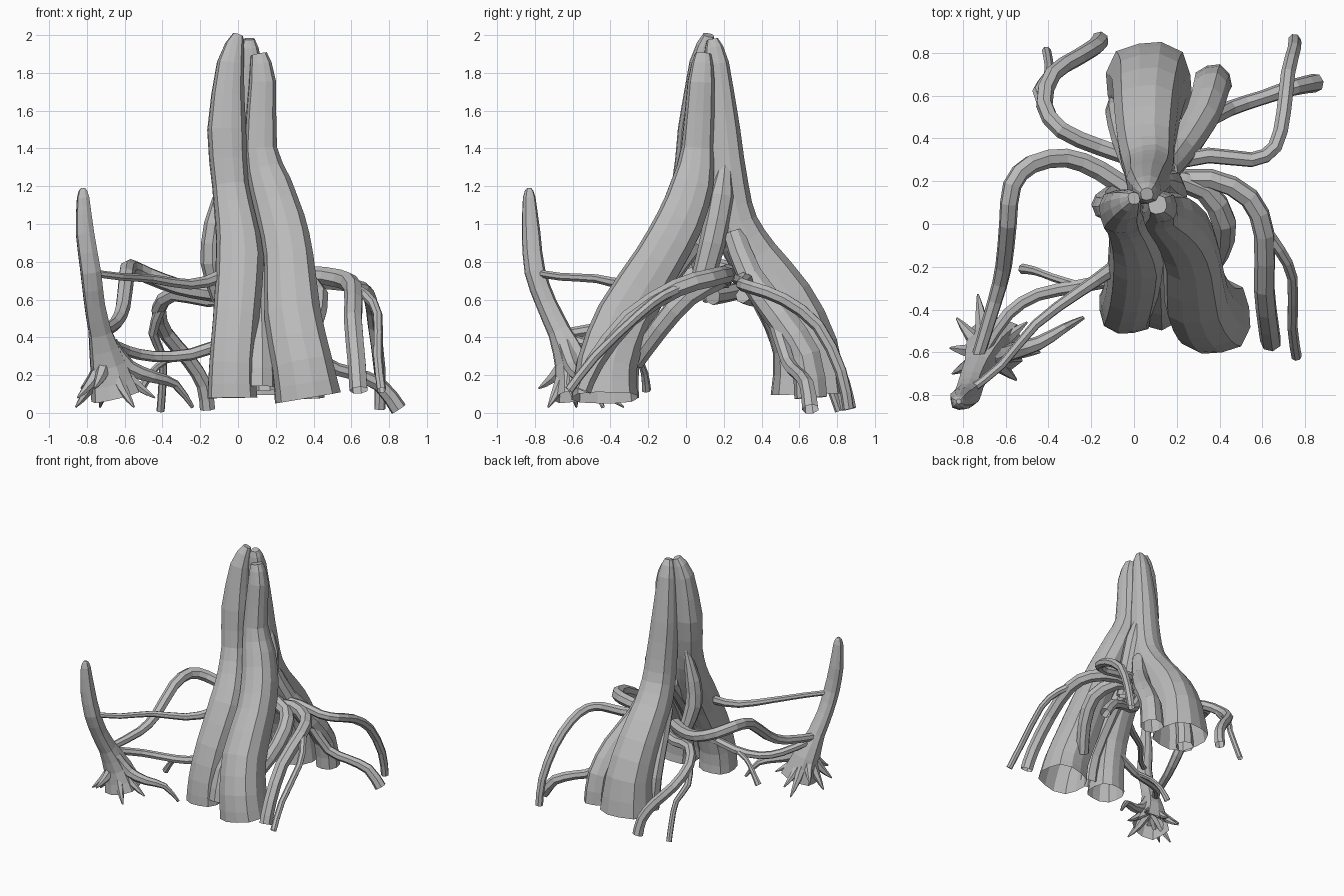
import bpy
import bmesh
import math
from mathutils import Vector

default_cube = bpy.data.objects.get("Cube")
if default_cube:
    bpy.data.objects.remove(default_cube, do_unlink=True)

# One plain grey for the whole tree
bark = bpy.data.materials.new("bark_grey")
bark.use_nodes = True
bark_colour = (.5, .5, .5, 1)
bark.diffuse_color = bark_colour
bark.node_tree.nodes["Principled BSDF"].inputs["Base Color"].default_value = bark_colour


def catmull(a, b, c, d, t):
    """Point on a smooth curve between b and c."""
    return (b * 2 + (c - a) * t + (a * 2 - b * 5 + c * 4 - d) * t * t
            + (b * 3 - a - c * 3 + d) * t * t * t) / 2


def smooth_path(points, radii, steps):
    """Resample a path; radii are spread evenly along it."""
    points = [Vector(p) for p in points]
    last = len(points) - 1
    path, sizes = [], []
    for i in range(last * steps + 1):
        k = min(i // steps, last - 1)
        t = i / steps - k
        around = [points[max(0, min(last, k + j))] for j in (-1, 0, 1, 2)]
        path.append(catmull(*around, t))
        place = i / (last * steps) * (len(radii) - 1)
        r = min(int(place), len(radii) - 2)
        sizes.append(radii[r] + (radii[r + 1] - radii[r]) * (place - r))
    return path, sizes


def tube(name, points, radii, sides=7, steps=2, lobe=0):
    """Faceted limb, capped at its start and open at its end."""
    path, sizes = smooth_path(points, radii, steps)
    bm = bmesh.new()
    rings = []
    tangent = normal = None
    for i, centre in enumerate(path):
        ahead = path[min(i + 1, len(path) - 1)]
        behind = path[max(i - 1, 0)]
        direction = (ahead - behind).normalized()
        if tangent is None:
            normal = direction.orthogonal().normalized()
        else:
            normal = tangent.rotation_difference(direction) @ normal
        tangent = direction
        side = tangent.cross(normal)
        ring = []
        for s in range(sides):
            angle = math.tau * s / sides
            size = sizes[i] * (1 + lobe * math.cos(angle * 4 + .5))
            offset = normal * math.cos(angle) + side * math.sin(angle)
            ring.append(bm.verts.new(centre + offset * size))
        rings.append(ring)
    for low, high in zip(rings, rings[1:]):
        for s in range(sides):
            n = (s + 1) % sides
            bm.faces.new((low[s], low[n], high[n], high[s]))
    bm.faces.new(rings[0])
    bmesh.ops.recalc_face_normals(bm, faces=bm.faces)
    mesh = bpy.data.meshes.new(name)
    bm.to_mesh(mesh)
    bm.free()
    mesh.materials.append(bark)
    obj = bpy.data.objects.new(name, mesh)
    bpy.context.collection.objects.link(obj)
    return obj


def trunk(name, points, radii):
    return tube(name, points, radii, sides=12, lobe=.06)


# Three main trunks leaning together
trunk("front_right_trunk",
      [(0, .12, 2), (-.04, .09, 1.85), (-.06, .06, 1.5), (-.04, .02, 1.2),
       (-.01, -.05, 1), (.01, -.15, .8), (-.01, -.3, .5), (-.03, -.37, .25), (-.03, -.38, .08)],
      [.03, .075, .107, .1, .115, .135, .13, .13, .14])
trunk("front_left_trunk",
      [(.11, .09, 1.9), (.13, .08, 1.75), (.12, .06, 1.4), (.17, .03, 1.2),
       (.23, -.04, 1), (.27, -.15, .8), (.29, -.33, .5), (.34, -.42, .25), (.37, -.43, .08)],
      [.045, .075, .09, .12, .135, .14, .16, .17, .185])
trunk("back_trunk",
      [(.06, .14, 1.98), (.06, .16, 1.85), (.06, .19, 1.5), (.07, .22, 1.2),
       (.07, .26, 1), (.06, .36, .82), (.06, .52, .6), (.07, .63, .35), (.07, .65, .1)],
      [.03, .07, .1, .115, .125, .14, .16, .18, .21])

# Thinner stems between the trunks
tube("middle_stem", [(.1, .05, .9), (.11, -.15, .65), (.12, -.36, .35), (.12, -.42, .13)],
     [.05, .07, .08], sides=8)
tube("back_left_stem", [(.15, .25, .95), (.22, .34, .72), (.32, .5, .5), (.36, .63, .3), (.37, .66, .08)],
     [.06, .08, .09], sides=9, lobe=.06)
tube("back_right_stem", [(0, .25, .8), (-.05, .4, .6), (-.07, .52, .35), (-.06, .55, .1)],
     [.05, .07], sides=8)
tube("left_side_stem", [(.13, .21, 1.35), (.16, .19, 1.15), (.18, .14, .9), (.17, .08, .68)],
     [.02, .07, .07, .06], sides=8)
tube("right_side_stem", [(-.07, .1, 1.25), (-.12, .08, 1), (-.135, .09, .8), (-.09, .14, .6)],
     [.02, .06, .065, .05], sides=8)
tube("inner_left_root", [(.15, .22, .74), (.33, .16, .7), (.42, .01, .62), (.39, -.14, .45), (.3, -.27, .27)],
     [.05, .06, .05], sides=8)

# Arching roots on the left side
tube("front_left_root",
     [(.15, .2, .7), (.36, .21, .73), (.54, .12, .71), (.61, -.05, .66),
      (.61, -.3, .5), (.63, -.48, .27), (.64, -.55, .12)], [.045, .05, .05, .05])
tube("front_left_rootlet",
     [(.58, .02, .68), (.68, -.12, .62), (.74, -.25, .52), (.74, -.48, .3), (.76, -.62, .12)],
     [.03, .025, .025])
tube("back_left_root",
     [(.1, .27, .72), (.35, .32, .7), (.55, .3, .68), (.66, .36, .66), (.7, .52, .6),
      (.72, .7, .46), (.75, .82, .22), (.75, .86, .02)], [.04, .035, .035, .03])
tube("far_left_root",
     [(.32, .47, .5), (.45, .54, .27), (.6, .59, .21), (.75, .64, .15), (.85, .66, .02)],
     [.04, .035, .045])

# Arching roots on the right side
tube("back_right_root",
     [(.02, .3, .62), (-.16, .36, .6), (-.34, .44, .63), (-.42, .56, .55),
      (-.38, .7, .42), (-.26, .78, .28), (-.18, .83, .15), (-.16, .86, .02)],
     [.04, .04, .04, .042])
tube("back_right_rootlet",
     [(-.41, .54, .55), (-.45, .62, .42), (-.4, .7, .3), (-.4, .76, .15), (-.41, .81, .01)],
     [.03, .022, .022])
tube("right_root",
     [(0, .14, .62), (-.16, .25, .64), (-.32, .31, .67), (-.48, .28, .73), (-.57, .18, .77),
      (-.59, 0, .73), (-.61, -.2, .56), (-.65, -.36, .47), (-.73, -.62, .42)],
     [.05, .045, .045, .04, .03])
tube("upper_front_root",
     [(-.04, -.15, .8), (-.1, -.21, .72), (-.26, -.32, .68), (-.46, -.47, .71), (-.62, -.66, .72), (-.77, -.78, .74)],
     [.045, .03, .022, .02])
tube("lower_front_root",
     [(-.05, -.25, .38), (-.25, -.29, .31), (-.45, -.33, .3), (-.59, -.42, .33), (-.7, -.58, .38)],
     [.035, .03, .03])
tube("lower_front_rootlet", [(-.25, -.29, .31), (-.38, -.25, .28), (-.46, -.22, .21), (-.52, -.21, .12)],
     [.02, .018, .025])

# Separate slender shoot with its flared foot
tube("shoot",
     [(-.82, -.83, 1.19), (-.82, -.83, 1.14), (-.81, -.82, .95), (-.78, -.8, .75), (-.76, -.74, .58),
      (-.73, -.67, .43), (-.69, -.6, .26), (-.65, -.57, .09)],
     [.012, .035, .052, .058, .058, .065, .1, .14], sides=10, lobe=.08)
tube("shoot_runner",
     [(-.68, -.64, .36), (-.58, -.6, .24), (-.45, -.56, .19), (-.33, -.49, .15), (-.24, -.44, .03)],
     [.05, .04, .028, .01])

# Small pointed rootlets fanning out from the shoot
foot = Vector((-.69, -.61, .3))
tips = [(-.73, -.33), (-.65, -.36), (-.83, -.44), (-.86, -.58), (-.85, -.7),
        (-.76, -.78), (-.55, -.73), (-.44, -.6), (-.5, -.46)]
for number, (x, y) in enumerate(tips):
    tip = Vector((x, y, .03 + .05 * (number % 3)))
    knee = foot.lerp(tip, .55) + Vector((0, 0, -.02))
    tube(f"shoot_rootlet_{number}", [foot, knee, tip], [.05, .03, .005], sides=6)
